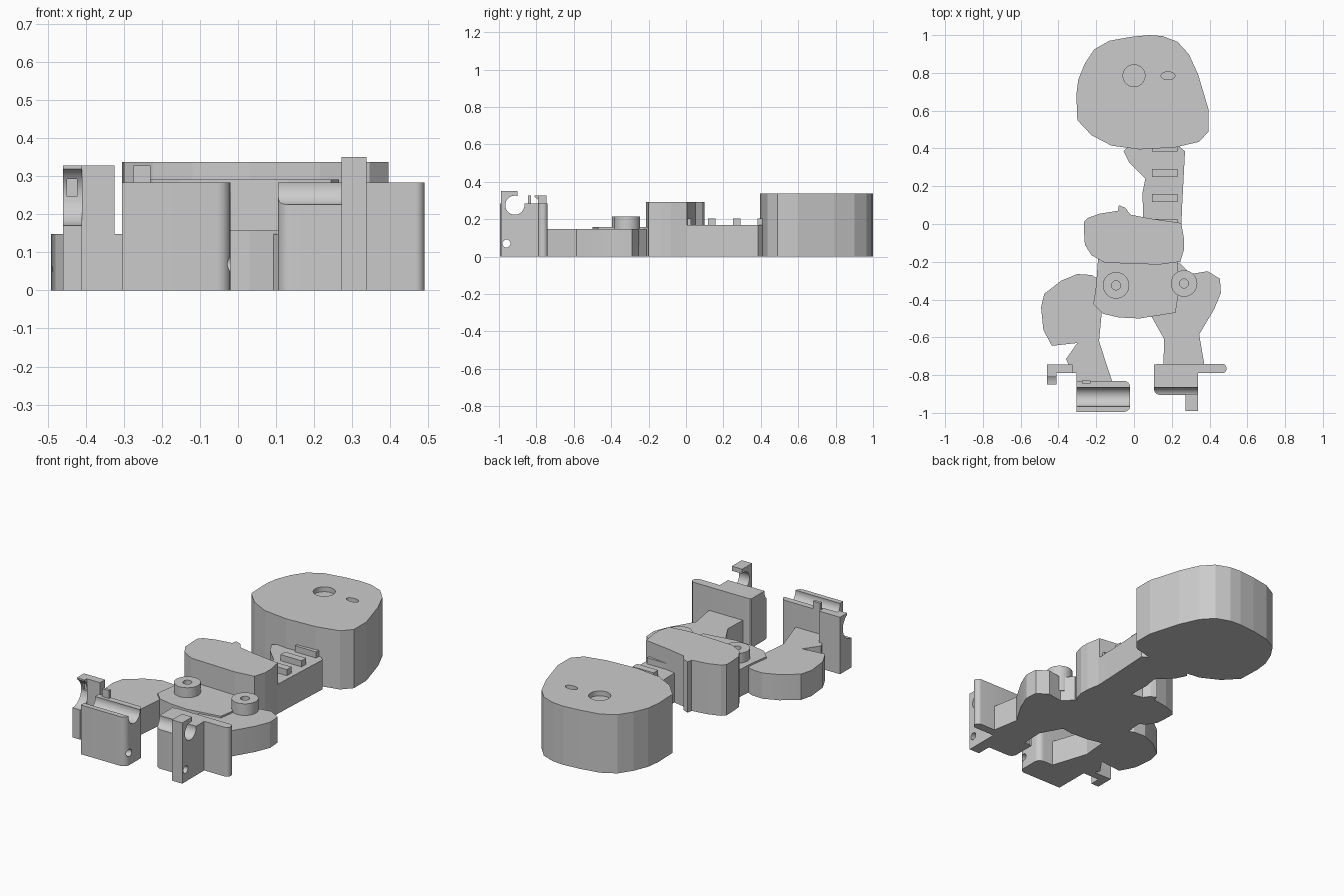
import bpy, bmesh, math
from mathutils import Matrix, Vector

cube = bpy.data.objects.get("Cube")
if cube:
    bpy.data.objects.remove(cube, do_unlink=True)

GREY = (0.6, 0.6, 0.6, 1)
grey = bpy.data.materials.new("plain grey")
grey.use_nodes = True
grey.diffuse_color = GREY
grey.node_tree.nodes["Principled BSDF"].inputs["Base Color"].default_value = GREY


def finish(name, bm):
    bmesh.ops.recalc_face_normals(bm, faces=bm.faces)
    mesh = bpy.data.meshes.new(name)
    bm.to_mesh(mesh)
    bm.free()
    mesh.materials.append(grey)
    obj = bpy.data.objects.new(name, mesh)
    bpy.context.collection.objects.link(obj)
    return obj


def prism(name, outline, top, bottom=0):
    """Extrude a plan outline upward."""
    bm = bmesh.new()
    face = bm.faces.new([bm.verts.new((x, y, bottom)) for x, y in outline])
    up = bmesh.ops.extrude_face_region(bm, geom=[face])["geom"]
    bmesh.ops.translate(bm, vec=(0, 0, top - bottom),
                        verts=[v for v in up if isinstance(v, bmesh.types.BMVert)])
    return finish(name, bm)


def box(name, x0, x1, y0, y1, top, bottom=0, rounded=(), radius=0.035):
    """Block with chosen plan corners rounded: 0 front right, then anticlockwise."""
    outline = []
    corners = [(x0, y0, 1, 1), (x1, y0, -1, 1), (x1, y1, -1, -1), (x0, y1, 1, -1)]
    for i, (x, y, sx, sy) in enumerate(corners):
        if i not in rounded:
            outline.append((x, y))
            continue
        for k in range(7):
            a = math.pi + (i + k / 6) * math.pi / 2
            outline.append((x + radius * (sx + math.cos(a)), y + radius * (sy + math.sin(a))))
    return prism(name, outline, top, bottom)


def cylinder(name, centre, radius, length, axis="Z", stretch=1.0):
    turn = Matrix.Rotation(math.pi / 2, 4, "Y") if axis == "X" else Matrix.Diagonal((1, stretch, 1, 1))
    bm = bmesh.new()
    bmesh.ops.create_cone(bm, cap_ends=True, segments=40, radius1=radius, radius2=radius,
                          depth=length, matrix=Matrix.Translation(Vector(centre)) @ turn)
    return finish(name, bm)


def cut(obj, cutter):
    mod = obj.modifiers.new("cut", "BOOLEAN")
    mod.operation, mod.solver, mod.object = "DIFFERENCE", "EXACT", cutter
    bpy.context.view_layer.objects.active = obj
    bpy.ops.object.modifier_apply(modifier=mod.name)
    bpy.data.objects.remove(cutter, do_unlink=True)


# Head with two shallow eye recesses
head = prism("head", [
    (-.13, .97), (-.21, .925), (-.26, .85), (-.295, .765), (-.305, .685), (-.3, .55),
    (-.225, .47), (-.12, .415), (.03, .395), (.215, .405), (.345, .435), (.395, .49),
    (.395, .605), (.34, .79), (.29, .9), (.23, .965), (.15, .995), (.08, 1), (-.02, .99)], .338)
cut(head, cylinder("eye_cutter", (0, .785, .34), .058, .06))
cut(head, cylinder("small_eye_cutter", (.18, .785, .34), .037, .06, stretch=.55))

# Chest with raised ribs
prism("chest", [(-.055, .385), (-.025, .325), (.06, .24), (.045, .165), (.05, -.03),
                (.25, -.03), (.255, .1), (.27, .385), (.24, .41), (-.03, .41)], .17)
for i in range(4):
    y = .005 + i * .133
    box(f"rib_{i + 1}", .095, .23, y - .021, y + .021, .205, .1)

# Tall belly block
prism("belly", [
    (-.265, .01), (-.245, .032), (-.18, .055), (-.085, .07), (-.08, .1), (-.045, .085),
    (-.02, .05), (.08, .03), (.25, .005), (.265, -.08), (.265, -.135), (.245, -.2),
    (.13, -.215), (-.155, -.205), (-.225, -.165), (-.26, -.11), (-.265, -.03)], .292)

# Pelvis and hip pivots
prism("pelvis", [(-.19, -.18), (-.2, -.32), (-.215, -.425), (-.165, -.475), (-.08, -.495),
                 (.03, -.5), (.22, -.47), (.235, -.37), (.23, -.18)], .158)
for name, x, y in (("right_hip", -.095, -.325), ("left_hip", .265, -.315)):
    hip = cylinder(name, (x, y, .1375), .07, .155)
    cut(hip, cylinder("hip_cutter", (x, y, .21), .024, .06))

# Legs
prism("right_leg", [
    (-.15, -.29), (-.19, -.29), (-.225, -.27), (-.3, -.265), (-.385, -.3), (-.475, -.37),
    (-.492, -.44), (-.48, -.56), (-.435, -.645), (-.3, -.63), (-.36, -.715), (-.325, -.79),
    (-.305, -.79), (-.305, -.85), (-.11, -.85), (-.145, -.745), (-.185, -.62), (-.17, -.46)], .148)
prism("left_leg", [
    (.2, -.21), (.245, -.21), (.3, -.265), (.39, -.25), (.455, -.29), (.46, -.365),
    (.425, -.45), (.345, -.585), (.375, -.76), (.155, -.76), (.16, -.61), (.09, -.485),
    (.2, -.4)], .148)


# Rod channel and pin hole shared by both feet
def channel(obj, pin=True):
    cut(obj, cylinder("rod_cutter", (0, -.915, .275), .051, 1.4, "X"))
    if pin:
        cut(obj, cylinder("pin_cutter", (0, -.96, .07), .021, 1.4, "X"))


# Right foot, its tab and rear clip
right_foot = box("right_foot", -.305, -.02, -.995, -.83, .283, rounded=(1, 2))
channel(right_foot)
box("right_foot_tab", -.275, -.23, -.845, -.828, .328, .2)
box("right_clip_plate", -.46, -.325, -.79, -.745, .328)
clip = prism("right_clip", [(-.46, -.85), (-.41, -.85), (-.41, -.75), (-.46, -.75)], .328)
cut(clip, box("lip_cutter", -.6, -.3, -.9, -.81, .4, .25))
plate = bpy.data.objects["right_clip_plate"]
for part in (clip, plate):
    bite = cylinder("bite_cutter", (-.435, -.85, .25), .08, .051, "X")
    cut(part, bite)
    cut(part, box("slot_cutter", -.449, -.423, -.9, -.757, .293, .247))

# Left foot, its back plate and front hook
left_foot = box("left_foot", .105, .338, -.905, -.745, .283, rounded=(0,))
channel(left_foot, pin=False)
box("left_foot_plate", .105, .49, -.79, -.74, .283, rounded=(1, 2, 3), radius=.024)
hook = box("left_foot_hook", .272, .338, -.99, -.9, .35)
channel(hook)

# Smooth curved walls, keep facets and edges crisp
for obj in list(bpy.context.scene.objects):
    if obj.type == "MESH" and obj.name not in ("head", "belly", "chest", "pelvis"):
        bpy.ops.object.select_all(action="DESELECT")
        obj.select_set(True)
        bpy.context.view_layer.objects.active = obj
        bpy.ops.object.shade_smooth_by_angle(angle=math.radians(20))
